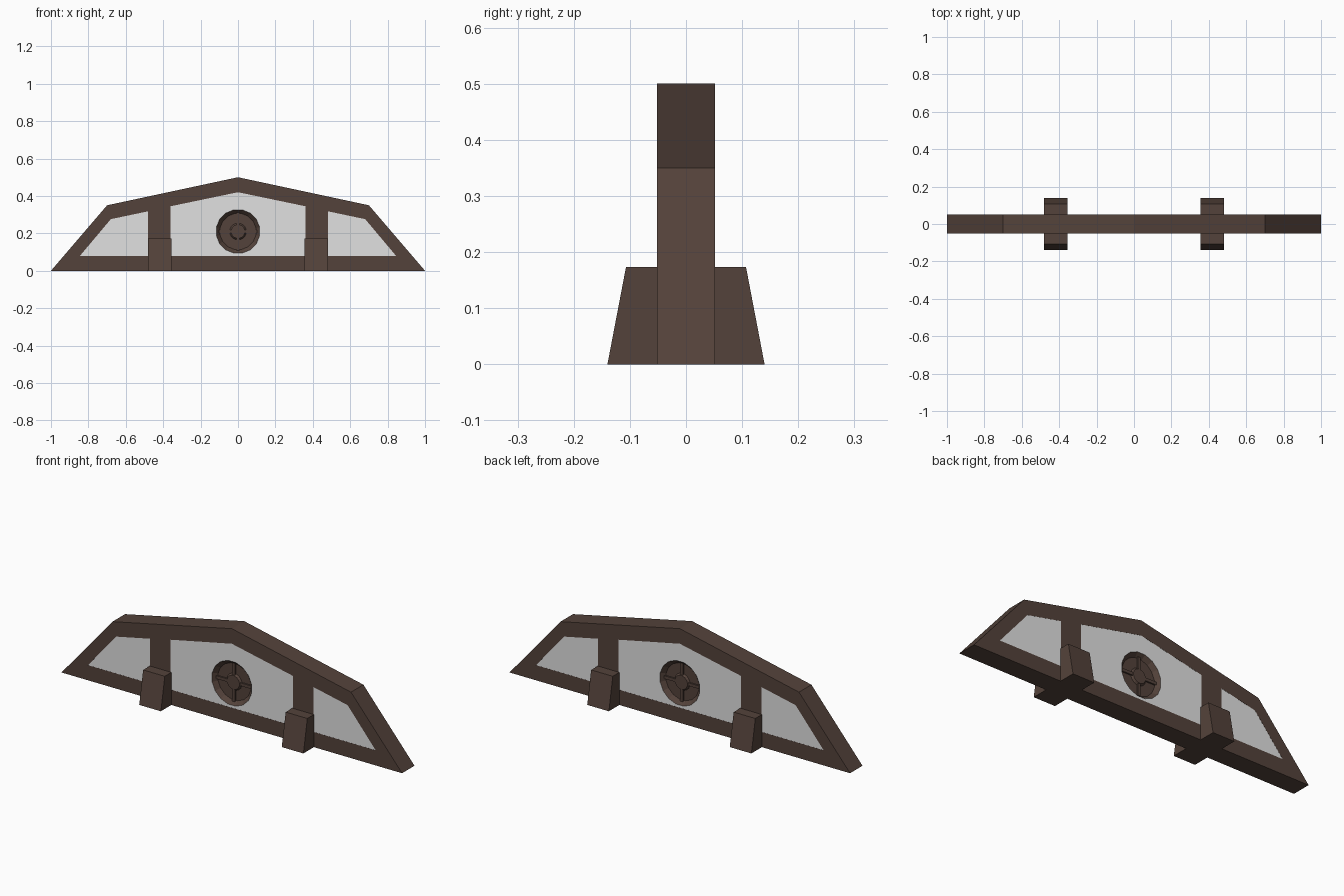
import bpy, bmesh, math
from mathutils import Matrix

if "Cube" in bpy.data.objects:
    bpy.data.objects.remove(bpy.data.objects["Cube"])


def material(name, rgb):
    m = bpy.data.materials.new(name)
    m.diffuse_color = (*rgb, 1)
    m.use_nodes = True
    m.node_tree.nodes["Principled BSDF"].inputs["Base Color"].default_value = m.diffuse_color
    return m


BROWN = material("dark_brown_wood", (0.088, 0.055, 0.043))
GREY = material("light_grey_panel", (0.75, 0.75, 0.75))


def finish(bm, name, mat):
    bmesh.ops.recalc_face_normals(bm, faces=bm.faces)
    mesh = bpy.data.meshes.new(name)
    bm.to_mesh(mesh)
    bm.free()
    mesh.materials.append(mat)
    obj = bpy.data.objects.new(name, mesh)
    bpy.context.collection.objects.link(obj)
    return obj


def plate(name, loops, half, mat):
    """Solid plate: first loop is the outline (x, z), the others are holes."""
    bm = bmesh.new()
    for loop in loops:
        vs = [bm.verts.new((x, -half, z)) for x, z in loop]
        for a, b in zip(vs, vs[1:] + vs[:1]):
            bm.edges.new((a, b))
    bmesh.ops.triangle_fill(bm, edges=bm.edges[:], use_beauty=True, normal=(0, -1, 0))
    res = bmesh.ops.extrude_face_region(bm, geom=bm.faces[:], use_keep_orig=True)
    moved = [g for g in res["geom"] if isinstance(g, bmesh.types.BMVert)]
    bmesh.ops.translate(bm, verts=moved, vec=(0, 2 * half, 0))
    return finish(bm, name, mat)


def mirror(pts):
    return [(-x, z) for x, z in reversed(pts)]


def ring(r, n=16):
    return [(r * math.cos(2 * math.pi * (i + 0.5) / n),
             CZ + r * math.sin(2 * math.pi * (i + 0.5) / n)) for i in range(n)]


CZ, R, T = 0.21, 0.118, 0.052

# Outlines of frame and windows
outer = [(-1, 0), (1, 0), (0.7, 0.35), (0, 0.5), (-0.7, 0.35)]
side = [(0.48, 0.08), (0.845, 0.08), (0.68, 0.276), (0.48, 0.318)]
middle = [(-0.36, 0.08), (0.36, 0.08), (0.36, 0.345), (0, 0.42), (-0.36, 0.345)]

# Frame with posts, and the panels set flush in it
plate("frame", [outer, side, middle, mirror(side)], T, BROWN)
plate("right_panel", [side], T - 0.0005, GREY)
plate("left_panel", [mirror(side)], T - 0.0005, GREY)
plate("middle_panel", [middle, ring(R)], T - 0.0005, GREY)

# Recessed wheel on both faces
for s, label in ((-1, "front"), (1, "back")):
    bm = bmesh.new()
    rows = []
    for r, y in ((R, T), (0.098, 0.03), (0.045, 0.03), (0.037, 0.04)):
        rows.append([bm.verts.new((x, s * y, z)) for x, z in ring(r)])
    for a, b in zip(rows, rows[1:]):
        for i in range(16):
            j = (i + 1) % 16
            bm.faces.new((a[i], a[j], b[j], b[i]))
    bm.faces.new(rows[-1])
    bmesh.ops.recalc_face_normals(bm, faces=bm.faces)
    # open shell must face outward
    bm.faces.ensure_lookup_table()
    flip = bm.faces[-1].normal.y * s < 0
    mesh_obj = finish(bm, label + "_wheel_recess", BROWN)
    if mesh_obj.data.polygons[-1].normal.y * s < 0:
        mesh_obj.data.flip_normals()

    # Four spokes
    bm = bmesh.new()
    for k in range(4):
        m = (Matrix.Translation((0, s * 0.032, CZ)) @ Matrix.Rotation(k * math.pi / 2, 4, 'Y')
             @ Matrix.Translation((0.07, 0, 0)) @ Matrix.Diagonal((0.064, 0.012, 0.016, 1)))
        bmesh.ops.create_cube(bm, size=1, matrix=m)
    finish(bm, label + "_wheel_spokes", BROWN)

# Sloped feet on both sides of each post
for sx, lx in ((-1, "left"), (1, "right")):
    for sy, ly in ((-1, "front"), (1, "back")):
        bm = bmesh.new()
        prof = [(0.05, 0), (0.14, 0), (0.107, 0.173), (0.05, 0.173)]
        a = [bm.verts.new((sx * 0.355, sy * y, z)) for y, z in prof]
        b = [bm.verts.new((sx * 0.482, sy * y, z)) for y, z in prof]
        bm.faces.new(a)
        bm.faces.new(b)
        for i in range(4):
            j = (i + 1) % 4
            bm.faces.new((a[i], a[j], b[j], b[i]))
        finish(bm, f"{lx}_{ly}_foot", BROWN)
